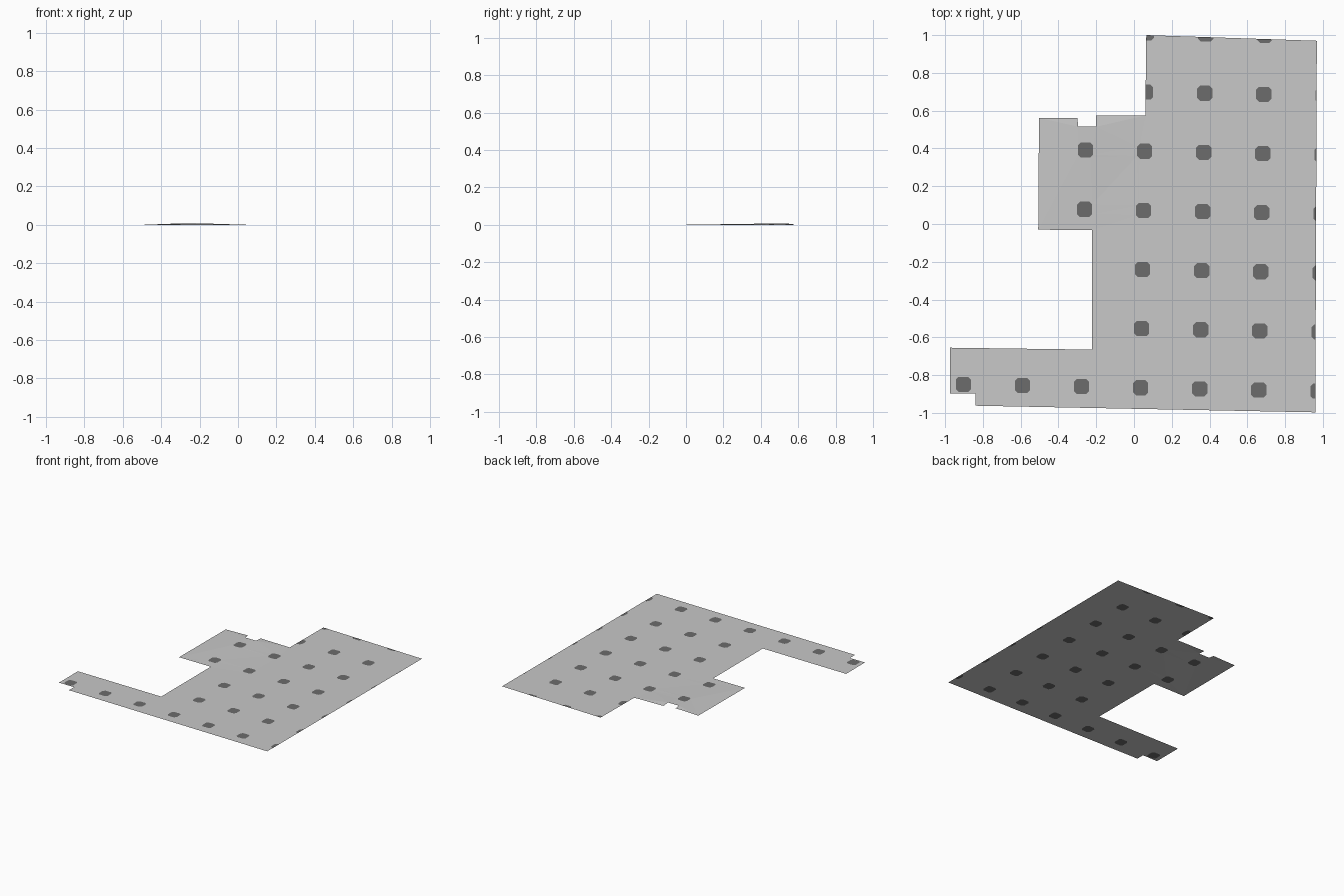
import bpy
from mathutils import Vector
from mathutils.geometry import delaunay_2d_cdt

if "Cube" in bpy.data.objects:
    bpy.data.objects.remove(bpy.data.objects["Cube"])

def material(name, v):
    m = bpy.data.materials.new(name)
    m.diffuse_color = (v, v, v, 1)
    m.use_nodes = True
    m.node_tree.nodes["Principled BSDF"].inputs["Base Color"].default_value = m.diffuse_color
    return m

# Sheet outline, counter-clockwise from the top left of the tall part
outline = [(0.065, 1.0), (0.06, 0.575), (-0.2, 0.575), (-0.2, 0.515),
           (-0.295, 0.515), (-0.30, 0.56), (-0.503, 0.562), (-0.507, -0.03),
           (-0.222, -0.032), (-0.222, -0.665), (-0.975, -0.655),
           (-0.975, -0.897), (-0.84, -0.897), (-0.84, -0.962),
           (0.96, -0.997), (0.968, 0.97)]
verts = [Vector(p) for p in outline]
faces = [list(range(len(verts)))]

# Dots: slightly rotated square grid of eight-sided spots
W, C = 0.04, 0.025
spot = [(W, -C), (W, C), (C, W), (-C, W), (-W, C), (-W, -C), (-C, -W), (C, -W)]
for i in range(-4, 3):
    for j in range(-4, 3):
        c = Vector((0.369 + i * 0.3128 + j * 0.0053, 0.379 - i * 0.006 + j * 0.313))
        n = len(verts)
        verts += [c + Vector(p) for p in spot]
        faces.append(list(range(n, n + 8)))

# Cut the dots into the sheet and keep what lies inside the outline
co, _, tris, _, _, origin = delaunay_2d_cdt(verts, [], faces, 0, 1e-5)
kept = [(t, len(o) > 1) for t, o in zip(tris, origin) if 0 in o]
used = sorted({v for t, _ in kept for v in t})
index = {v: k for k, v in enumerate(used)}

# Shallow swelling around the small notch
def height(x, y):
    side = min(1, (x + 0.5) / 0.2, (0.05 - x) / 0.25)
    return 0.008 * max(0, side) * max(0, min(1, y / 0.5, (0.6 - y) / 0.06))

mesh = bpy.data.meshes.new("floor_sheet")
mesh.from_pydata([(co[v].x, co[v].y, height(*co[v])) for v in used], [],
                 [[index[v] for v in t] for t, _ in kept])
mesh.materials.append(material("light grey", 0.58))
mesh.materials.append(material("dark grey", 0.15))
for p, (_, dot) in zip(mesh.polygons, kept):
    p.material_index = int(dot)
sheet = bpy.data.objects.new("floor_sheet", mesh)
bpy.context.collection.objects.link(sheet)
